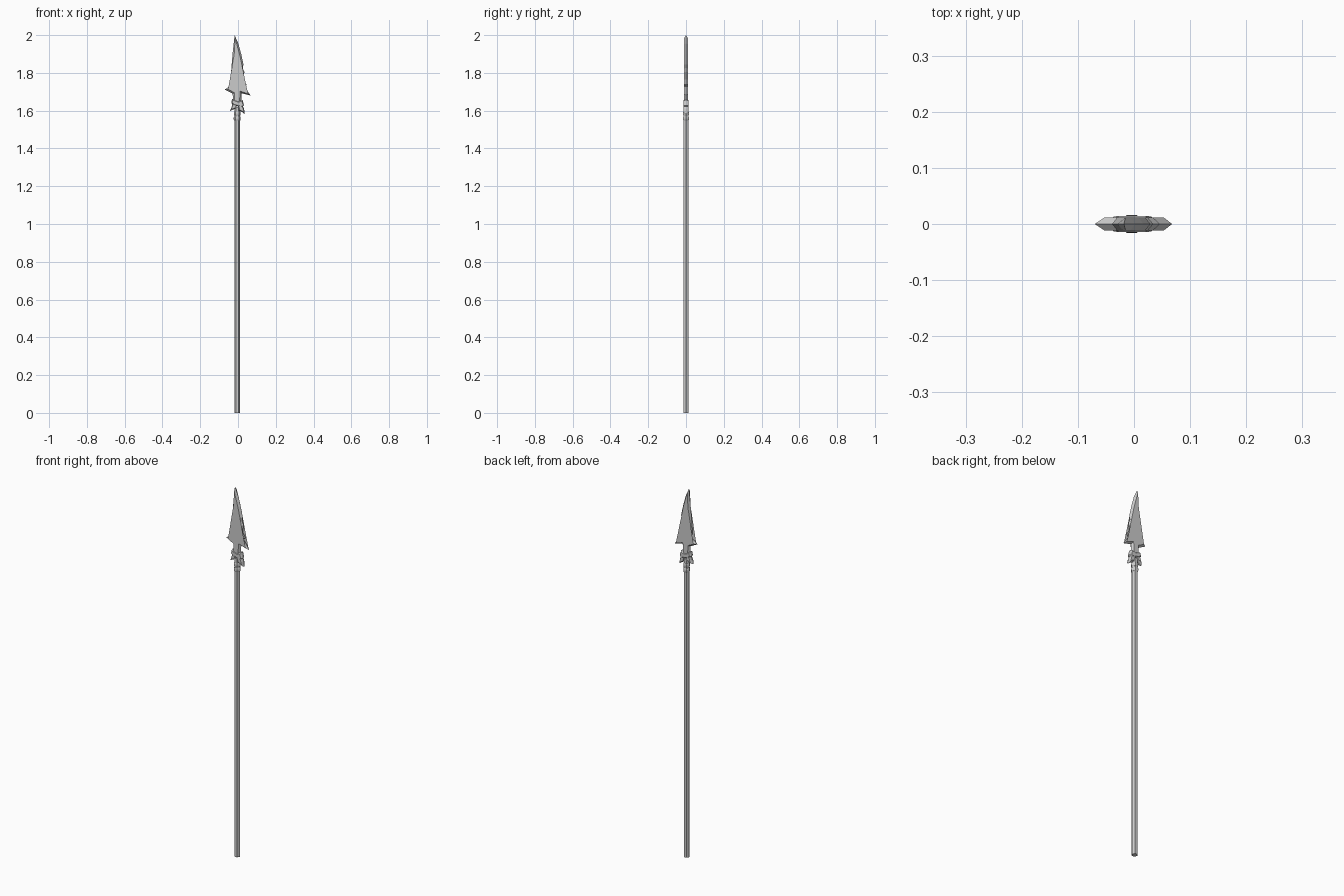
import bpy, bmesh, math
from mathutils import Vector

if "Cube" in bpy.data.objects:
    bpy.data.objects.remove(bpy.data.objects["Cube"])

CX = -0.004  # shaft axis


def finish(name, bm):
    bmesh.ops.recalc_face_normals(bm, faces=bm.faces)
    mesh = bpy.data.meshes.new(name)
    bm.to_mesh(mesh)
    bm.free()
    obj = bpy.data.objects.new(name, mesh)
    bpy.context.collection.objects.link(obj)
    return obj


def inset(points, dist):
    """Mitred inward offset of a clockwise outline, limited at sharp points."""
    result = []
    n = len(points)
    for i in range(n):
        a, b, c = (Vector(points[k % n]) for k in (i - 1, i, i + 1))
        d1, d2 = (b - a).normalized(), (c - b).normalized()
        n1, n2 = Vector((d1.y, -d1.x)), Vector((d2.y, -d2.x))
        m = (n1 + n2).normalized()
        result.append(b + m * dist / max(m.dot(n1), 0.5))
    return result


def plate(name, outline, half, bevel, rim=0.0):
    """Flat plate in the xz plane whose border is ground to an edge."""
    inner = inset(outline, bevel)
    levels = [(inner, -half), (outline, -rim), (outline, rim), (inner, half)]
    if rim == 0:
        levels.pop(2)
    bm = bmesh.new()
    rings = [[bm.verts.new((p[0], y, p[1])) for p in pts] for pts, y in levels]
    n = len(outline)
    for r1, r2 in zip(rings, rings[1:]):
        for i in range(n):
            j = (i + 1) % n
            bm.faces.new((r1[i], r1[j], r2[j], r2[i]))
    caps = [bm.faces.new(rings[0]), bm.faces.new(rings[-1])]
    bmesh.ops.triangulate(bm, faces=caps)
    return finish(name, bm)


def hex_lathe(name, profile):
    """Six-sided turned part around the shaft axis from (radius, z) pairs."""
    bm = bmesh.new()
    rings = [[bm.verts.new((CX + r * math.cos(k * math.pi / 3),
                            r * math.sin(k * math.pi / 3), z)) for k in range(6)]
             for r, z in profile]
    for r1, r2 in zip(rings, rings[1:]):
        for i in range(6):
            j = (i + 1) % 6
            bm.faces.new((r1[i], r1[j], r2[j], r2[i]))
    bm.faces.new(rings[0])
    bm.faces.new(rings[-1])
    return finish(name, bm)


# Shaft and the rings at its upper end
hex_lathe("shaft", [(0.0155, 0.0), (0.0155, 1.62)])
hex_lathe("lower_ring", [(0.016, 1.548), (0.0185, 1.553), (0.0185, 1.563), (0.016, 1.57)])
hex_lathe("upper_ring", [(0.016, 1.575), (0.018, 1.58), (0.018, 1.59), (0.016, 1.595)])

# Notched blade with barbs
plate("blade", [
    (-0.018, 2.0), (0.002, 1.955), (0.017, 1.90), (0.029, 1.845), (0.025, 1.825),
    (0.034, 1.805), (0.028, 1.765), (0.046, 1.738), (0.032, 1.728),
    (0.068, 1.68), (0.020, 1.692), (0.016, 1.64), (-0.027, 1.64), (-0.028, 1.69),
    (-0.07, 1.712), (-0.036, 1.735), (-0.039, 1.775), (-0.029, 1.90)], 0.0115, 0.009)

# Socket guard: slanted band and hooked lower spurs
plate("socket_band", [
    (-0.031, 1.662), (0.002, 1.650), (0.024, 1.657), (0.032, 1.628),
    (0.022, 1.618), (-0.022, 1.628), (-0.036, 1.640)], 0.0145, 0.005, 0.007)
plate("left_spur", [
    (-0.030, 1.640), (-0.006, 1.632), (-0.008, 1.612), (-0.024, 1.607),
    (-0.043, 1.598), (-0.034, 1.618)], 0.0135, 0.005, 0.004)
plate("right_spur", [
    (-0.004, 1.635), (0.024, 1.630), (0.032, 1.610), (0.036, 1.582),
    (0.020, 1.594), (0.006, 1.600)], 0.0135, 0.005, 0.004)
